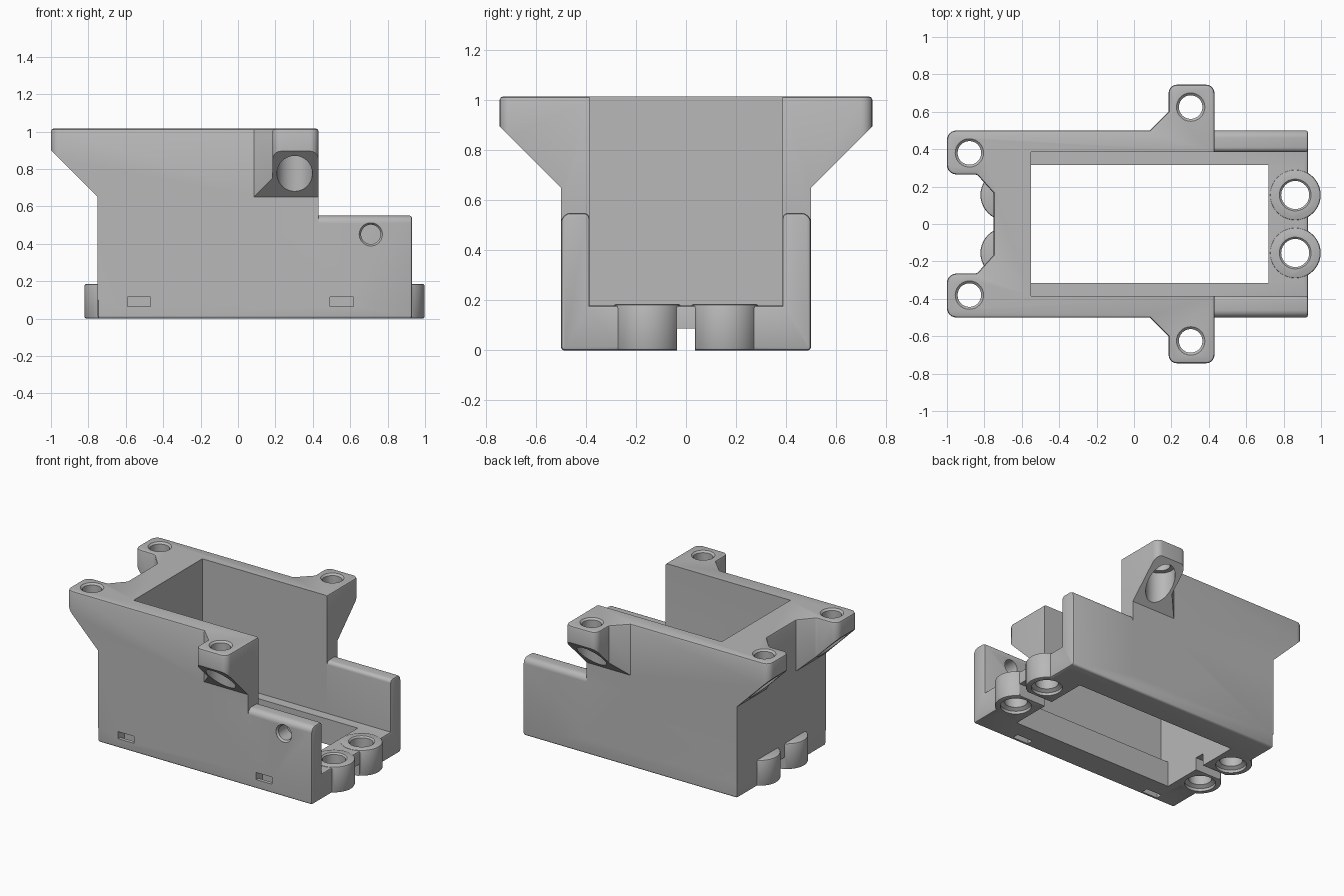
import bpy, bmesh, math
from mathutils import Vector

old = bpy.data.objects.get("Cube")
if old:
    bpy.data.objects.remove(old, do_unlink=True)

grey = bpy.data.materials.new("plain_grey")
grey.use_nodes = True
colour = (0.48, 0.48, 0.48, 1)
grey.diffuse_color = colour
grey.node_tree.nodes["Principled BSDF"].inputs["Base Color"].default_value = colour


def rounded(points, steps=6):
    """Round polygon corners given as (a, b, radius)."""
    out = []
    for i, (a, b, r) in enumerate(points):
        p = Vector((a, b))
        if r == 0:
            out.append(p)
            continue
        u = (Vector(points[i - 1][:2]) - p).normalized()
        v = (Vector(points[(i + 1) % len(points)][:2]) - p).normalized()
        half = u.angle(v) / 2
        reach = r / math.tan(half)
        centre = p + (u + v).normalized() * (r / math.sin(half))
        s, e = p + u * reach - centre, p + v * reach - centre
        turn = math.atan2(s.x * e.y - s.y * e.x, s.dot(e))
        for k in range(steps + 1):
            t = turn * k / steps
            c, n = math.cos(t), math.sin(t)
            out.append(centre + Vector((s.x * c - s.y * n, s.x * n + s.y * c)))
    return out


def circle(a, b, r, n=40):
    return [Vector((a + r * math.cos(math.tau * k / n),
                    b + r * math.sin(math.tau * k / n))) for k in range(n)]


PLACE = {"x": lambda p, h: (h, p.x, p.y),
         "y": lambda p, h: (p.x, h, p.y),
         "z": lambda p, h: (p.x, p.y, h)}


def loft(name, rings, axis="z", bevel=0, bevel_low=True):
    """Solid through rings of (outline, height); optional bevel on the end caps."""
    bm = bmesh.new()
    loops = [[bm.verts.new(PLACE[axis](p, h)) for p in pts] for pts, h in rings]
    for low, high in zip(loops, loops[1:]):
        for i in range(len(low)):
            bm.faces.new((low[i - 1], low[i], high[i], high[i - 1]))
    caps = [bm.faces.new(loops[0]), bm.faces.new(loops[-1])]
    bmesh.ops.recalc_face_normals(bm, faces=bm.faces)
    if bevel:
        edges = {e for f in caps[0 if bevel_low else 1:] for e in f.edges}
        bmesh.ops.bevel(bm, geom=list(edges), offset=bevel, segments=2,
                        profile=0.5, affect='EDGES')
    mesh = bpy.data.meshes.new(name)
    bm.to_mesh(mesh)
    bm.free()
    mesh.materials.append(grey)
    obj = bpy.data.objects.new(name, mesh)
    bpy.context.collection.objects.link(obj)
    return obj


def prism(name, pts, lo, hi, axis="z", **kw):
    return loft(name, [(pts, lo), (pts, hi)], axis, **kw)


def box(name, x0, x1, y0, y1, z0, z1):
    pts = [Vector(p) for p in ((x0, y0), (x1, y0), (x1, y1), (x0, y1))]
    return prism(name, pts, z0, z1)


def combine(target, tool, op='DIFFERENCE'):
    mod = target.modifiers.new("join", 'BOOLEAN')
    mod.operation, mod.solver, mod.object = op, 'EXACT', tool
    bpy.context.view_layer.objects.active = target
    bpy.ops.object.modifier_apply(modifier=mod.name)
    bpy.data.objects.remove(tool, do_unlink=True)


TOP, FLOOR, SIDE, INNER = 1.015, 0.18, 0.5, 0.385

# Upper block with four mounting ears, as one plan outline
half = [(0.43, -0.745, 0.045), (0.185, -0.745, 0.045), (0.185, -0.6, 0),
        (0.085, -SIDE, 0), (-1, -SIDE, 0.05), (-1, -0.265, 0.05),
        (-0.84, -0.265, 0.03), (-0.75, -0.165, 0)]
outline = half + [(x, -y, r) for x, y, r in reversed(half)]
body = prism("mount_body", rounded(outline), 0.1, TOP, bevel=0.012, bevel_low=False)

# Sloped undersides of the ears
def slope(wall, s):
    return [Vector(p) for p in ((s * wall, 0), (s * wall, 0.65),
                                (s * (wall + 0.5), 1.15), (s * (wall + 0.5), 0))]

combine(body, prism("left_slope", slope(0.75, -1), -1, 1, "y"))
for s in (-1, 1):
    combine(body, prism("side_slope", slope(SIDE, s), -1.5, 1, "x"))
combine(body, box("cavity", -0.55, 1.2, -INNER, INNER, FLOOR, 1.3))

# Lower tray with rounded wall tops
wall = [(-INNER, FLOOR, 0), (-INNER, 0.55, 0.025), (-SIDE, 0.55, 0.04), (-SIDE, 0, 0.015)]
tray = wall + [(-y, z, r) for y, z, r in reversed(wall)]
combine(body, prism("tray", rounded(tray), -0.75, 0.93, "x", bevel=0.012), 'UNION')
combine(body, box("end_wall", -0.745, -0.55, -0.45, 0.45, 0.1, 0.9), 'UNION')

# Screw lugs at both ends
LUGS = [(x, s * 0.155) for x in (-0.685, 0.862) for s in (-1, 1)]
for x, y in LUGS:
    combine(body, prism("lug", circle(x, y, 0.136), 0, 0.185, bevel=0.01), 'UNION')

# Floor opening and cable notch through both ends
combine(body, box("floor_opening", -0.55, 0.72, -0.315, 0.315, -0.1, 0.5))
combine(body, box("cable_notch", -1, 1.1, -0.035, 0.035, -0.1, 0.088))

# Lug holes, widened at the bottom
for x, y in LUGS:
    c = [circle(x, y, r) for r in (0.1, 0.075, 0.087)]
    rings = [(c[0], -0.02), (c[0], 0.02), (c[1], 0.035)]
    rings += [(c[1], 0.175), (c[2], 0.187), (c[2], 0.25)] if x > 0 else [(c[1], 0.16)]
    combine(body, loft("lug_hole", rings))

# Ear holes with screw head pockets below
for x, y in ((-0.88, 0.38), (0.303, 0.625)):
    for s in (-1, 1):
        c = [circle(x, s * y, r) for r in (0.095, 0.063, 0.077)]
        combine(body, loft("ear_hole", [(c[0], 0.5), (c[0], 0.905), (c[1], 0.906),
                                        (c[1], TOP - 0.012), (c[2], TOP + 0.001),
                                        (c[2], 1.2)]))

# Round hole in the front wall
c = [circle(0.71, 0.45, r) for r in (0.062, 0.052)]
combine(body, loft("side_hole", [(c[0], -0.6), (c[0], -0.499), (c[1], -0.485),
                                 (c[1], -0.3)], "y"))

# Strap slots running from the front face to the underside
for x in (-0.53, 0.555):
    x0, x1 = x - 0.062, x + 0.062
    combine(body, box("strap_front", x0, x1, -0.6, -0.43, 0.065, 0.115))
    combine(body, box("strap_bottom", x0, x1, -0.475, -0.43, -0.1, 0.115))

bpy.ops.object.select_all(action='DESELECT')
body.select_set(True)
bpy.context.view_layer.objects.active = body
bpy.ops.object.shade_smooth_by_angle(angle=math.radians(30))
